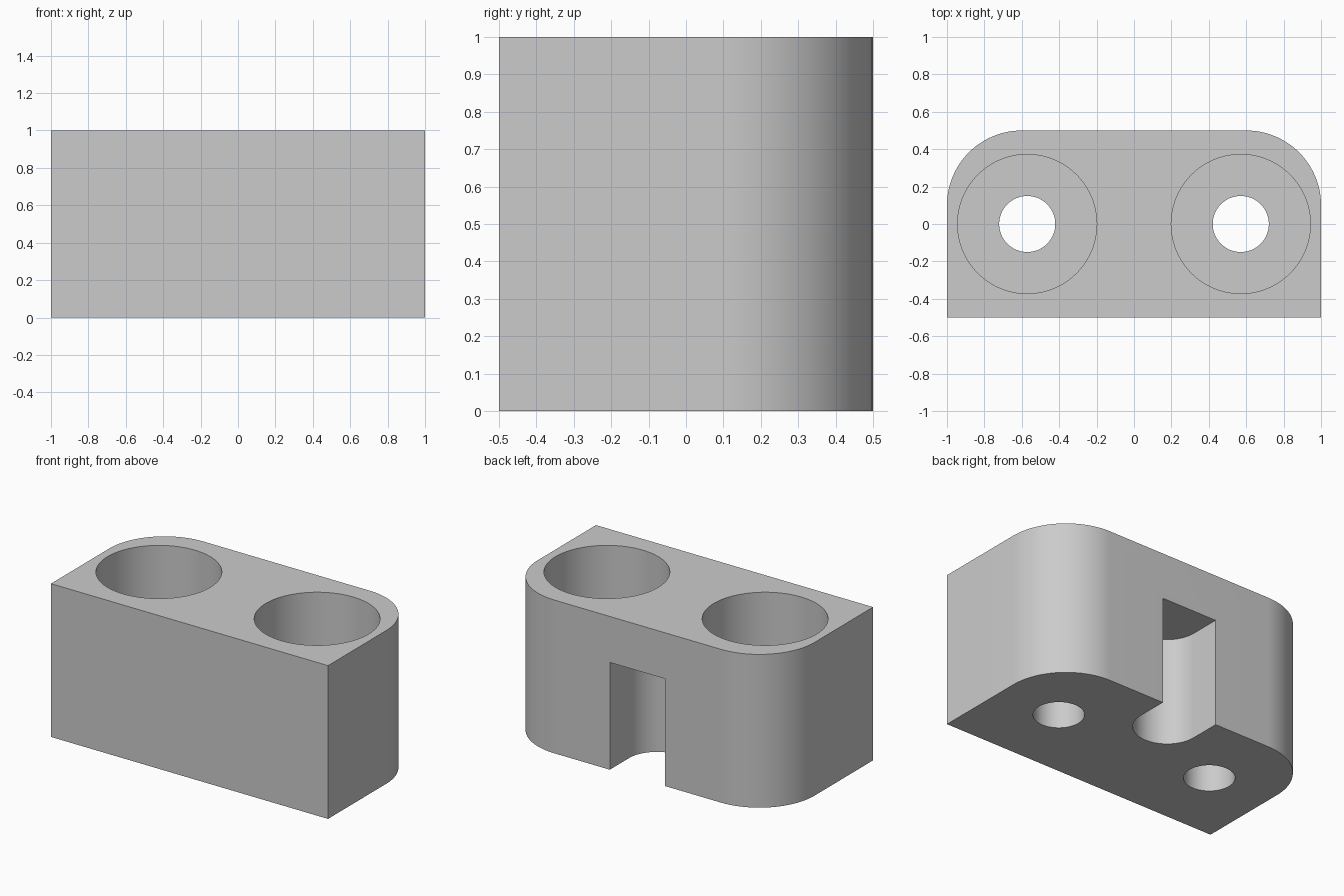
import bpy, bmesh
from math import sin, cos, pi, radians

cube = bpy.data.objects.get("Cube")
if cube:
    bpy.data.objects.remove(cube, do_unlink=True)

grey = bpy.data.materials.new("plain grey")
grey.use_nodes = True
colour = (0.6, 0.6, 0.6, 1)
grey.diffuse_color = colour
grey.node_tree.nodes["Principled BSDF"].inputs["Base Color"].default_value = colour

BORE_FLOOR = 0.3
HOLE_X = 0.571


def arc(cx, cy, r, start, end, steps):
    """Points along an arc, angles in degrees."""
    angles = [radians(start + (end - start) * i / steps) for i in range(steps + 1)]
    return [(cx + r * cos(a), cy + r * sin(a)) for a in angles]


def prism(name, outline, z0, z1):
    """Extrude a counterclockwise outline from z0 to z1."""
    bm = bmesh.new()
    base = bm.faces.new([bm.verts.new((x, y, z0)) for x, y in outline])
    top = bmesh.ops.extrude_face_region(bm, geom=[base])["geom"]
    bmesh.ops.translate(bm, vec=(0, 0, z1 - z0),
                        verts=[g for g in top if isinstance(g, bmesh.types.BMVert)])
    bmesh.ops.recalc_face_normals(bm, faces=bm.faces)
    mesh = bpy.data.meshes.new(name)
    bm.to_mesh(mesh)
    bm.free()
    mesh.materials.append(grey)
    obj = bpy.data.objects.new(name, mesh)
    bpy.context.collection.objects.link(obj)
    return obj


def cut(target, cutter):
    """Subtract a cutter and discard it."""
    cutter.hide_render = True
    mod = target.modifiers.new("cut", "BOOLEAN")
    mod.operation, mod.solver, mod.object = "DIFFERENCE", "EXACT", cutter
    bpy.ops.object.select_all(action="DESELECT")
    bpy.context.view_layer.objects.active = target
    target.select_set(True)
    bpy.ops.object.modifier_apply(modifier=mod.name)
    bpy.data.objects.remove(cutter, do_unlink=True)


# Block with two rounded rear corners
outline = [(-1, -0.5), (1, -0.5)]
outline += arc(0.6, 0.1, 0.4, 0, 90, 24) + arc(-0.6, 0.1, 0.4, 90, 180, 24)
block = prism("holder_block", outline, 0, 1)

# Wide bores from the top, narrow holes through their floors
for x in (-HOLE_X, HOLE_X):
    cut(block, prism("bore_cutter", arc(x, 0, 0.372, 0, 360, 96)[:-1], BORE_FLOOR, 1.2))
    cut(block, prism("hole_cutter", arc(x, 0, 0.15, 0, 360, 64)[:-1], -0.2, BORE_FLOOR + 0.2))

# Round-ended slot in the rear, open at the bottom
slot = [(0.2, 0.7), (-0.2, 0.7)] + arc(0, 0.3, 0.2, 180, 360, 48)
cut(block, prism("slot_cutter", slot, -0.2, 0.7))

bpy.ops.object.shade_smooth_by_angle(angle=radians(30))
